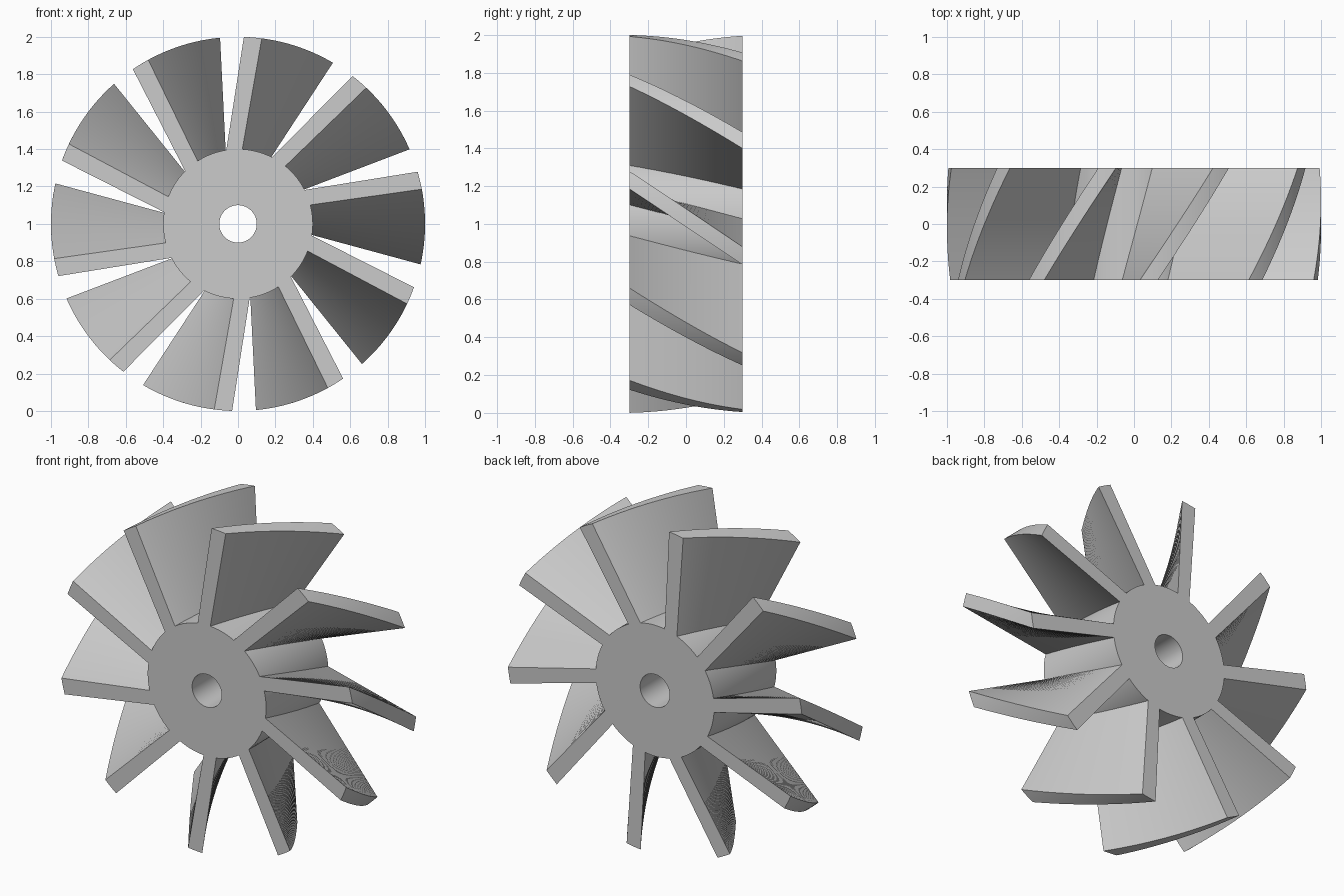
import bpy, bmesh
from math import cos, sin, pi, radians
from mathutils import Vector

if "Cube" in bpy.data.objects:
    bpy.data.objects.remove(bpy.data.objects["Cube"], do_unlink=True)

HALF_DEPTH = 0.3
BLADES = 10
TWIST = radians(-23.2)
SLICES = 32
HUB_R, BORE_R = 0.4, 0.1

grey = bpy.data.materials.new("light_grey")
grey.use_nodes = True
colour = (0.6, 0.6, 0.6, 1)
grey.diffuse_color = colour
grey.node_tree.nodes["Principled BSDF"].inputs["Base Color"].default_value = colour


def polar(r, angle):
    return Vector((r * cos(angle), r * sin(angle)))


def finish(name, bm):
    bmesh.ops.recalc_face_normals(bm, faces=bm.faces)
    mesh = bpy.data.meshes.new(name)
    bm.to_mesh(mesh)
    bm.free()
    mesh.materials.append(grey)
    obj = bpy.data.objects.new(name, mesh)
    bpy.context.collection.objects.link(obj)
    bpy.ops.object.select_all(action="DESELECT")
    obj.select_set(True)
    bpy.context.view_layer.objects.active = obj
    bpy.ops.object.shade_smooth_by_angle(angle=radians(30))
    return obj


def bridge(bm, a, b):
    for i in range(len(a)):
        j = (i + 1) % len(a)
        bm.faces.new((a[i], a[j], b[j], b[i]))


# Hub: a tube with flat ends and a round bore
bm = bmesh.new()
rings = []
for r, y in ((HUB_R, -HALF_DEPTH), (HUB_R, HALF_DEPTH),
             (BORE_R, HALF_DEPTH), (BORE_R, -HALF_DEPTH)):
    points = [polar(r, 2 * pi * i / 96) for i in range(96)]
    rings.append([bm.verts.new((p.x, y, 1 + p.y)) for p in points])
for k in range(4):
    bridge(bm, rings[k], rings[(k + 1) % 4])
finish("hub", bm)

# Blade section: slightly tapered bar with a rounded tip, root sunk into the hub
low_root, low_tip = polar(HUB_R, radians(14.7)), polar(1, radians(10.7))
high_root, high_tip = polar(HUB_R, radians(27)), polar(1, radians(16.2))
section = [low_root.lerp(low_tip, -0.06)]
section += [polar(1, radians(10.7 + 5.5 * i / 4)) for i in range(5)]
section += [high_root.lerp(high_tip, -0.06)]


def make_blade(index):
    bm = bmesh.new()
    rings = []
    for s in range(SLICES + 1):
        t = s / SLICES
        turn = TWIST * t + 2 * pi * index / BLADES
        y = HALF_DEPTH * (2 * t - 1)
        ring = []
        for p in section:
            x = p.x * cos(turn) - p.y * sin(turn)
            z = p.x * sin(turn) + p.y * cos(turn)
            ring.append(bm.verts.new((x, y, 1 + z)))
        rings.append(ring)
    for a, b in zip(rings, rings[1:]):
        bridge(bm, a, b)
    bm.faces.new(rings[0])
    bm.faces.new(rings[-1])
    finish(f"blade_{index + 1}", bm)


# Ten twisted blades around the hub
for n in range(BLADES):
    make_blade(n)
